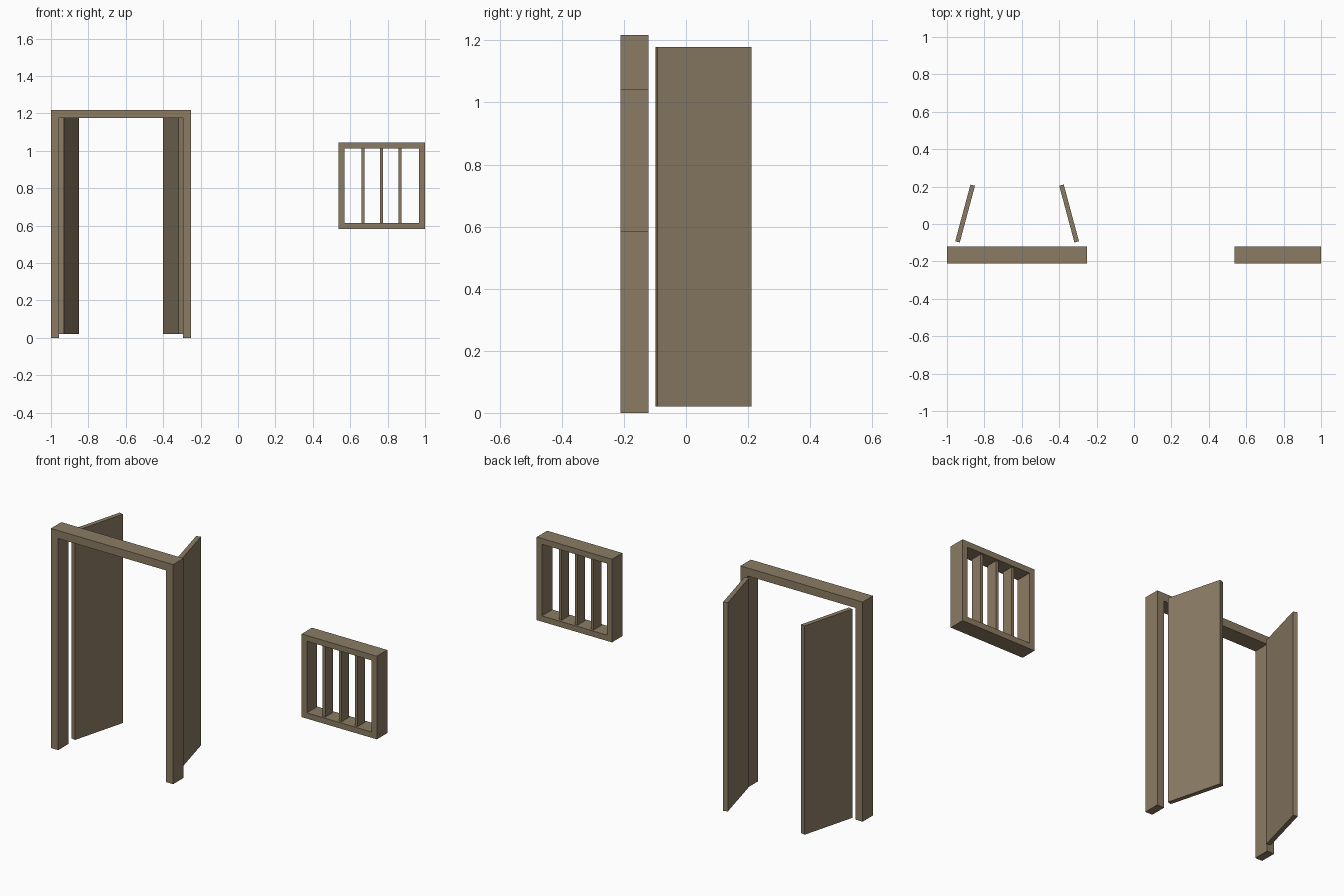
import bpy, bmesh, math
from mathutils import Vector

if "Cube" in bpy.data.objects:
    bpy.data.objects.remove(bpy.data.objects["Cube"])

wood = bpy.data.materials.new("brown wood")
wood.diffuse_color = (0.26, 0.2, 0.127, 1)
wood.use_nodes = True
wood.node_tree.nodes["Principled BSDF"].inputs["Base Color"].default_value = wood.diffuse_color

FRAME_Y0, FRAME_Y1 = -0.211, -0.120   # front and back of both frames


def finish(name, bm):
    bmesh.ops.recalc_face_normals(bm, faces=bm.faces)
    me = bpy.data.meshes.new(name)
    bm.to_mesh(me)
    bm.free()
    me.materials.append(wood)
    ob = bpy.data.objects.new(name, me)
    bpy.context.collection.objects.link(ob)
    return ob


def frame(name, outer, inner, closed):
    """Mitred strip between two x-z outlines, extruded through the wall depth."""
    bm = bmesh.new()
    o = [bm.verts.new((x, FRAME_Y0, z)) for x, z in outer]
    i = [bm.verts.new((x, FRAME_Y0, z)) for x, z in inner]
    n = len(o)
    for a in range(n if closed else n - 1):
        b = (a + 1) % n
        bm.faces.new((o[a], o[b], i[b], i[a]))
    ext = bmesh.ops.extrude_face_region(bm, geom=bm.faces[:], use_keep_orig=True)
    moved = [g for g in ext["geom"] if isinstance(g, bmesh.types.BMVert)]
    bmesh.ops.translate(bm, verts=moved, vec=Vector((0, FRAME_Y1 - FRAME_Y0, 0)))
    return finish(name, bm)


def box(name, centre, size, turn=0):
    bm = bmesh.new()
    bmesh.ops.create_cube(bm, size=1)
    bmesh.ops.scale(bm, verts=bm.verts, vec=size)
    ob = finish(name, bm)
    ob.location = centre
    ob.rotation_euler.z = turn
    return ob


# Door frame: two jambs and a header, open at the floor
x0, x1, top, w = -1.0, -0.25, 1.218, 0.044
frame("door_frame",
      [(x0, 0), (x0, top), (x1, top), (x1, 0)],
      [(x0 + w, 0), (x0 + w, top - w), (x1 - w, top - w), (x1 - w, 0)], False)

# Pair of door leaves, swung back and mirrored about the doorway centre
mid = (x0 + x1) / 2
for side, label in ((-1, "left"), (1, "right")):
    box(f"{label}_door_leaf", (mid + side * 0.278, 0.056, 0.599),
        (0.025, 0.314, 1.158), side * math.radians(15))

# Window frame: closed square ring
x0, x1, z0, z1, w = 0.538, 1.0, 0.583, 1.044, 0.032
frame("window_frame",
      [(x0, z0), (x1, z0), (x1, z1), (x0, z1)],
      [(x0 + w, z0 + w), (x1 - w, z0 + w), (x1 - w, z1 - w), (x0 + w, z1 - w)], True)

# Upright window bars
for k in (-1, 0, 1):
    box(f"window_bar_{k + 2}",
        ((x0 + x1) / 2 - 0.003 + k * 0.099, (FRAME_Y0 + FRAME_Y1) / 2, (z0 + z1) / 2),
        (0.016, 0.066, z1 - z0 - 2 * w))
